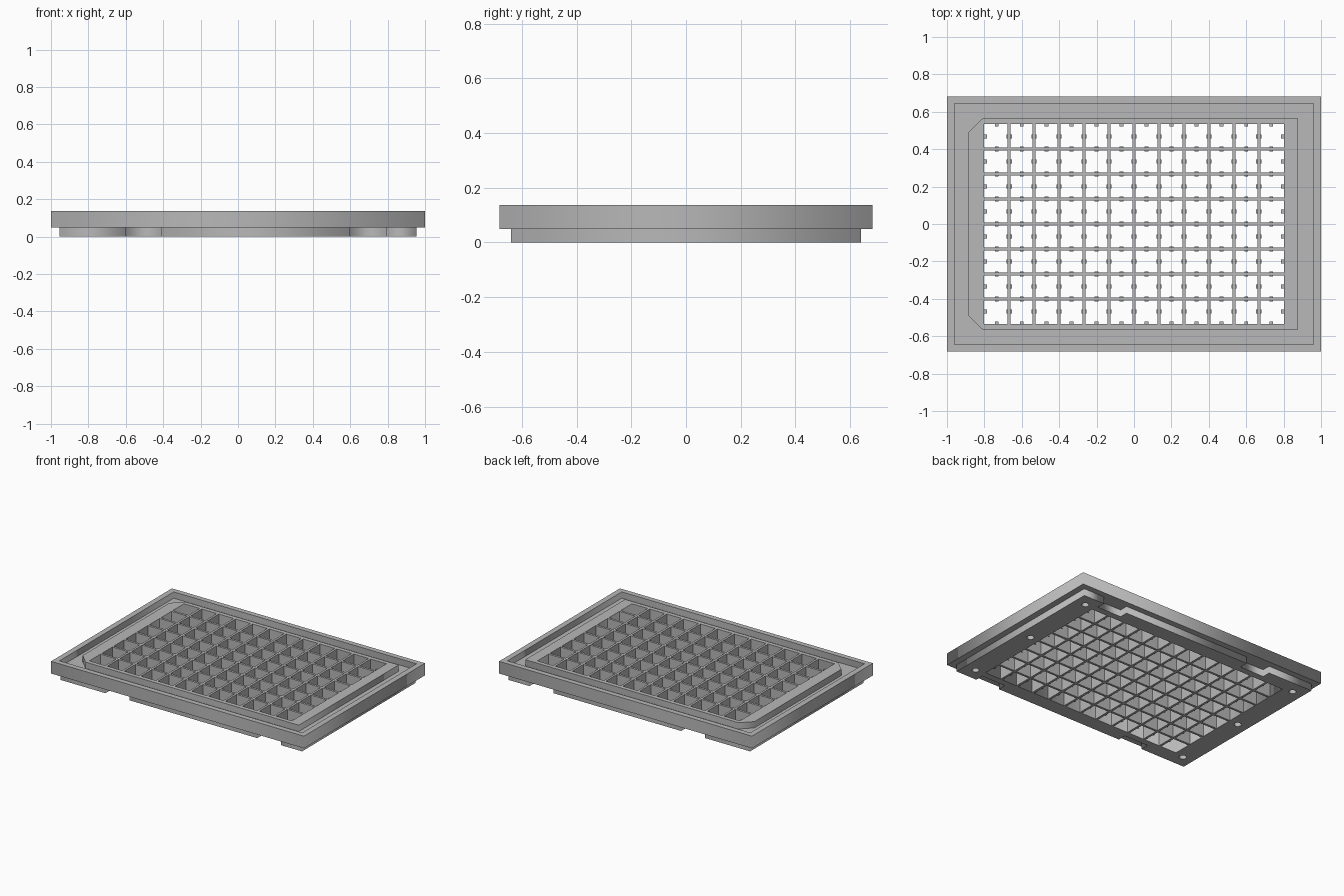
import bpy, bmesh, math
from mathutils import Matrix, Vector

cube = bpy.data.objects.get("Cube")
if cube:
    bpy.data.objects.remove(cube, do_unlink=True)

# Single grey plastic
grey = bpy.data.materials.new("matte_grey")
grey.use_nodes = True
colour = (0.48, 0.48, 0.48, 1)
grey.diffuse_color = colour
grey.node_tree.nodes["Principled BSDF"].inputs["Base Color"].default_value = colour

FOOT_TOP, FLOOR_TOP, TOP = 0.05, 0.092, 0.137
HALF_X, HALF_Y = 0.801, 0.534
COLS, ROWS = 12, 8
PITCH = 2 * HALF_X / COLS


def rect(hx, hy):
    return [(-hx, -hy), (hx, -hy), (hx, hy), (-hx, hy)]


def circle(cx, cy, r, n=20):
    return [(cx + r * math.cos(math.tau * i / n), cy + r * math.sin(math.tau * i / n))
            for i in range(n)]


def finish(name, bm):
    bmesh.ops.recalc_face_normals(bm, faces=bm.faces)
    mesh = bpy.data.meshes.new(name)
    bm.to_mesh(mesh)
    bm.free()
    mesh.materials.append(grey)
    obj = bpy.data.objects.new(name, mesh)
    bpy.context.collection.objects.link(obj)
    return obj


def plate(name, z0, z1, outline, *holes):
    """Extrude a flat outline with holes between two heights."""
    curve = bpy.data.curves.new(name + "_profile", 'CURVE')
    curve.dimensions = '2D'
    curve.fill_mode = 'BOTH'
    curve.extrude = (z1 - z0) / 2
    for loop in (outline, *holes):
        spline = curve.splines.new('POLY')
        spline.points.add(len(loop) - 1)
        for point, (x, y) in zip(spline.points, loop):
            point.co = (x, y, 0, 1)
        spline.use_cyclic_u = True
    temp = bpy.data.objects.new(name + "_profile", curve)
    bpy.context.collection.objects.link(temp)
    graph = bpy.context.evaluated_depsgraph_get()
    mesh = bpy.data.meshes.new_from_object(temp.evaluated_get(graph))
    bm = bmesh.new()
    bm.from_mesh(mesh)
    bpy.data.objects.remove(temp)
    bpy.data.curves.remove(curve)
    bpy.data.meshes.remove(mesh)
    bmesh.ops.remove_doubles(bm, verts=bm.verts, dist=1e-5)
    bmesh.ops.translate(bm, verts=bm.verts, vec=(0, 0, (z0 + z1) / 2))
    return finish(name, bm)


def add_box(bm, centre, size):
    matrix = Matrix.Translation(centre) @ Matrix.Diagonal(Vector((*size, 1)))
    bmesh.ops.create_cube(bm, size=1, matrix=matrix)


opening = rect(HALF_X, HALF_Y)

# Footing with two notches along each long edge and six blind holes below
foot_x, foot_y, notch_y = 0.955, 0.64, 0.58
edge = [(-foot_x, -foot_y)]
for a, b in ((-0.6, -0.41), (0.6, 0.79)):
    edge += [(a, -foot_y), (a, -notch_y), (b, -notch_y), (b, -foot_y)]
edge.append((foot_x, -foot_y))
footing = edge + [(x, -y) for x, y in reversed(edge)]
bores = [circle(sx * 0.872, y, 0.024) for sx in (-1, 1) for y in (-0.55, 0, 0.55)]
plate("footing", 0, FOOT_TOP, footing, opening, *bores)

# Channel floor and outer rim
plate("channel_floor", FOOT_TOP, FLOOR_TOP, rect(0.96, 0.645), opening)
plate("outer_rim", FOOT_TOP, TOP, rect(1, 0.6825), rect(0.96, 0.645))

# Raised deck with two clipped corners
deck = [(-0.81, -0.564), (0.876, -0.564), (0.876, 0.564),
        (-0.81, 0.564), (-0.885, 0.49), (-0.885, -0.49)]
plate("raised_deck", FLOOR_TOP, TOP, deck, opening)

# Dividing walls
bm = bmesh.new()
wall = 0.016
for i in range(1, COLS):
    add_box(bm, (-HALF_X + i * PITCH, 0, TOP / 2), (wall, 2 * HALF_Y, TOP))
for j in range(1, ROWS):
    add_box(bm, (0, -HALF_Y + j * PITCH, TOP / 2), (2 * HALF_X, wall, TOP))
finish("divider_grid", bm)

# Small grip nubs in the middle of every cell wall
bm = bmesh.new()
length, width = 0.028, 0.02
for i in range(COLS + 1):
    for j in range(ROWS + 1):
        x, y = -HALF_X + i * PITCH, -HALF_Y + j * PITCH
        if j < ROWS:
            add_box(bm, (x, y + PITCH / 2, TOP / 2), (length, width, width))
        if i < COLS:
            add_box(bm, (x + PITCH / 2, y, TOP / 2), (width, length, width))
finish("grip_nubs", bm)
